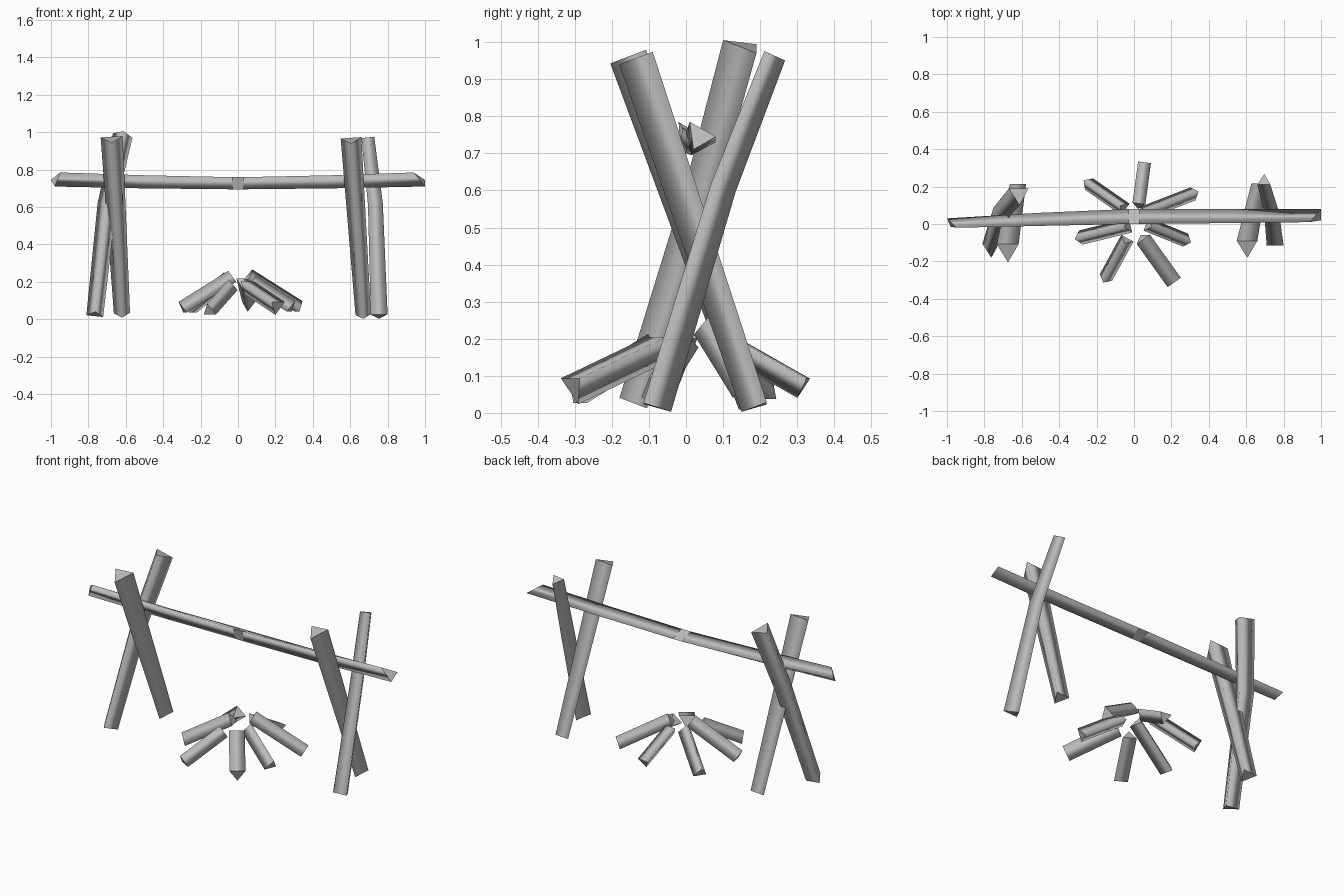
import bpy
import math
from mathutils import Vector, Matrix

cube = bpy.data.objects.get("Cube")
if cube:
    bpy.data.objects.remove(cube, do_unlink=True)

grey = bpy.data.materials.new("plain_grey")
grey.use_nodes = True
grey.diffuse_color = (0.5, 0.5, 0.5, 1)
grey.node_tree.nodes["Principled BSDF"].inputs["Base Color"].default_value = (0.5, 0.5, 0.5, 1)


def loft(name, rings, flat_spans=()):
    """Join three-sided rings into a rounded-shaded log with crisp flat ends."""
    verts = [v for ring in rings for v in ring]
    last = 3 * (len(rings) - 1)
    faces = [(0, 1, 2), (last + 2, last + 1, last)]
    flat = {0, 1}
    for s in range(len(rings) - 1):
        for i in range(3):
            j = (i + 1) % 3
            if s in flat_spans:
                flat.add(len(faces))
            faces.append((3 * s + i, 3 * s + 3 + i, 3 * s + 3 + j, 3 * s + j))
    mesh = bpy.data.meshes.new(name)
    mesh.from_pydata(verts, [], faces)
    for p in mesh.polygons:
        p.use_smooth = p.index not in flat
    for e in mesh.edges:
        if max(e.vertices) < 3 or min(e.vertices) >= last:
            e.use_edge_sharp = True
    mesh.materials.append(grey)
    obj = bpy.data.objects.new(name, mesh)
    bpy.context.collection.objects.link(obj)
    return obj


def log(name, path, radii, ridge):
    """Sweep a triangle along a path, one corner pointing towards ridge."""
    pts = [Vector(p) for p in path]
    rings = []
    for k, p in enumerate(pts):
        axis = (pts[min(k + 1, len(pts) - 1)] - pts[max(k - 1, 0)]).normalized()
        up = Vector(ridge)
        up = (up - axis * up.dot(axis)).normalized()
        rings.append([p + Matrix.Rotation(i * math.tau / 3, 3, axis) @ up * radii[k]
                      for i in range(3)])
    return loft(name, rings)


FRONT, BACK, UP, DOWN = (0, -1, 0), (0, 1, 0), (0, 0, 1), (0, 0, -1)

# Crossed posts at both ends
log("right_front_post", [(-.62, .19, .025), (-.675, -.14, .965)], [.05, .068], FRONT)
log("right_back_post", [(-.765, -.13, .025), (-.7, .06, .62), (-.615, .16, .99)],
    [.052, .058, .062], FRONT)
log("left_front_post", [(.67, .195, .018), (.605, -.12, .96)], [.048, .064], FRONT)
log("left_back_post", [(.755, -.09, .018), (.735, .09, .61), (.695, .23, .965)],
    [.052, .046, .04], BACK)

# Sagging crossbar: each ring is top front, back, bottom front
loft("crossbar", [
    [(-.95, -.02, .785), (-1, .03, .745), (-.98, -.015, .71)],
    [(-.5, -.01, .77), (-.5, .06, .735), (-.5, .0, .7)],
    [(-.03, .0, .76), (-.03, .08, .73), (-.03, .015, .695)],
    [(.03, .0, .76), (.03, .08, .73), (.03, .015, .695)],
    [(.5, .005, .77), (.5, .08, .735), (.5, .015, .7)],
    [(.94, .01, .785), (1, .08, .745), (1, .02, .71)],
], flat_spans=(2,))

# Ring of firewood leaning towards the middle
firewood = [
    ((-.25, .22, .055), (-.055, .085, .215), .043, UP),
    ((.055, .32, .075), (.025, .1, .2), .04, DOWN),
    ((.325, .165, .06), (.055, .06, .23), .043, UP),
    ((.285, -.09, .06), (.075, -.005, .195), .043, UP),
    ((.21, -.305, .07), (.045, -.075, .18), .05, DOWN),
    ((-.155, -.295, .045), (-.04, -.085, .175), .043, UP),
    ((-.295, -.075, .055), (-.03, -.01, .22), .045, UP),
]
for n, (outer, inner, radius, ridge) in enumerate(firewood, 1):
    log(f"firewood_{n}", [outer, inner], [radius, radius], ridge)
